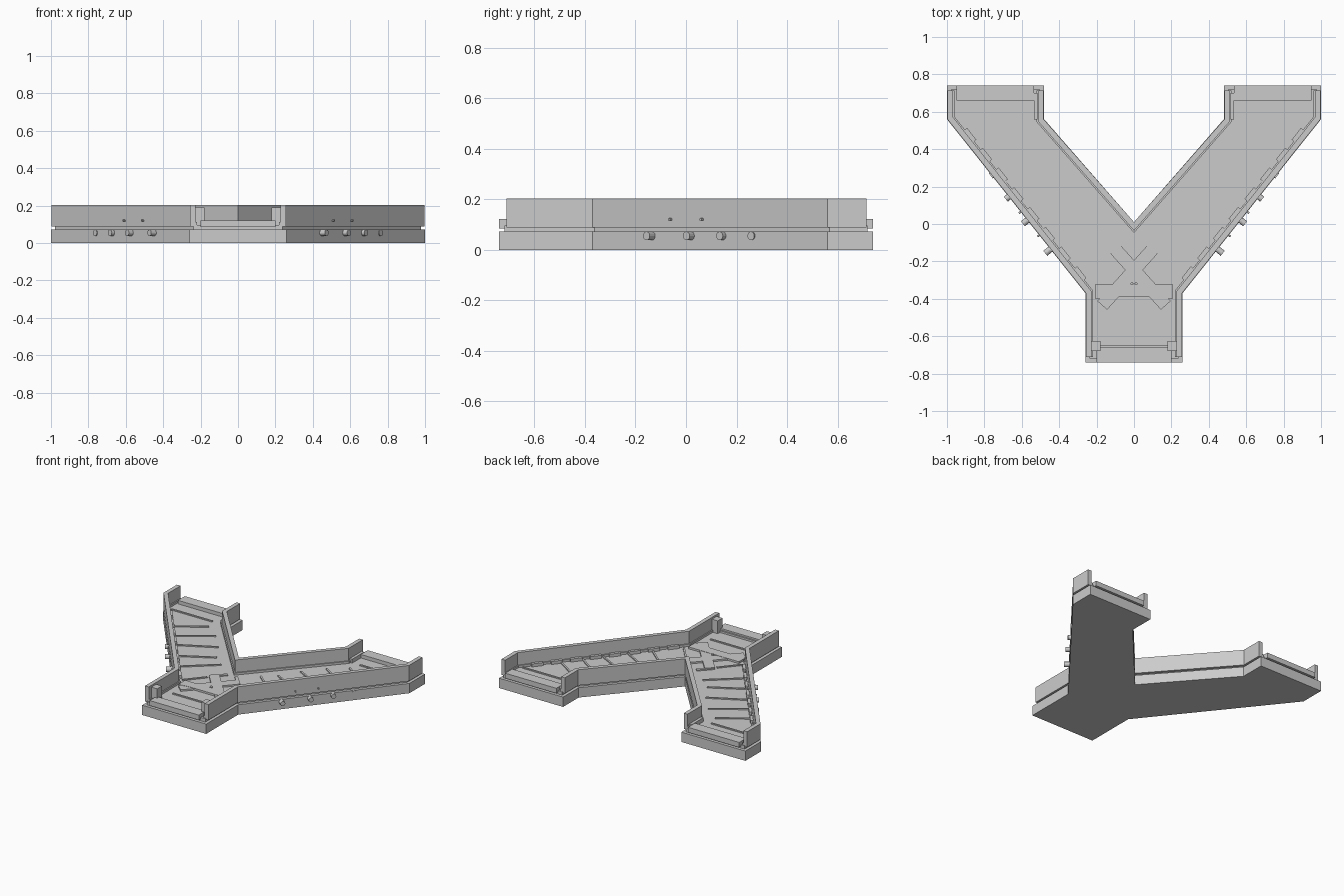
import bpy, bmesh
from math import atan2
from mathutils import Vector, Matrix

if "Cube" in bpy.data.objects:
    bpy.data.objects.remove(bpy.data.objects["Cube"])


def make(name, bm):
    bmesh.ops.recalc_face_normals(bm, faces=bm.faces)
    me = bpy.data.meshes.new(name)
    bm.to_mesh(me)
    bm.free()
    ob = bpy.data.objects.new(name, me)
    bpy.context.collection.objects.link(ob)
    return ob


def prism(name, pts, z0, z1):
    bm = bmesh.new()
    f = bm.faces.new([bm.verts.new((x, y, z0)) for x, y in pts])
    r = bmesh.ops.extrude_face_region(bm, geom=[f])
    for v in r["geom"]:
        if isinstance(v, bmesh.types.BMVert):
            v.co.z = z1
    return make(name, bm)


def offset(pts, d, closed=False):
    """Mitred offset to the left of a polyline."""
    p = [Vector(q) for q in pts]
    n = len(p)
    out = []
    for i in range(n):
        normals = []
        for a, b in ((i - 1, i), (i, i + 1)):
            if closed or (a >= 0 and b < n):
                t = (p[b % n] - p[a % n]).normalized()
                normals.append(Vector((-t.y, t.x)))
        m = sum(normals, Vector((0, 0))).normalized()
        out.append(tuple(p[i] + m * d / m.dot(normals[0])))
    return out


def strip(name, pts, d0, d1, z0, z1):
    prism(name, offset(pts, d0) + offset(pts, d1)[::-1], z0, z1)


def bar(name, a, b, w, z0, z1):
    strip(name, [a, b], -w / 2, w / 2, z0, z1)


def box(name, x0, x1, y0, y1, z0, z1):
    prism(name, [(x0, y0), (x1, y0), (x1, y1), (x0, y1)], z0, z1)


def flip(pts):
    return [(-x, y) for x, y in pts][::-1]


def peg(name, x, y, z, d, r, length):
    bm = bmesh.new()
    rot = d.to_track_quat('Z', 'Y').to_matrix().to_4x4()
    bmesh.ops.create_cone(bm, cap_ends=True, segments=16, radius1=r, radius2=r,
                          depth=length, matrix=Matrix.Translation((x, y, z)) @ rot)
    make(name, bm)


# Y-shaped base and inset floor
right = [(.26, -.74), (.26, -.37), (1, .56), (1, .74)]
inner = [(.48, .74), (.48, .56), (0, .01), (-.48, .56), (-.48, .74)]
outline = right + inner + flip(right)
prism("base", outline, 0, .072)
prism("floor", offset(outline, .022, True), .07, .096)

# Walls with a low inner ledge
wall_r = [(.257, -.71), (.257, -.37), (.997, .56), (.997, .715)]
wall_v = [(.483, .715), (.483, .56), (0, .01), (-.483, .56), (-.483, .715)]
for name, path in (("right", wall_r), ("left", flip(wall_r)), ("inner", wall_v)):
    strip(name + "_wall", path, 0, .03, .088, .203)
    strip(name + "_ledge", path, .028, .038, .09, .112)

# Slats, as ends on the left arm
slats = [((-.93, .56), (-.6, .56)), ((-.78, .34), (-.57, .48)),
         ((-.69, .22), (-.45, .385)), ((-.6, .11), (-.335, .25)),
         ((-.5, -.03), (-.25, .11)), ((-.4, -.17), (-.16, .035)),
         ((-.235, -.31), (-.125, -.18))]
e0, e1 = Vector((.26, -.37)), Vector((1, .56))
along = (e1 - e0).normalized()
for s in (1, -1):
    for a, b in slats:
        bar("floor_slat", (a[0] * s, a[1]), (b[0] * s, b[1]), .012, .09, .104)
    # Ledge blocks along the outer wall
    for i in range(8):
        c = e0 + along * (.1 + .135 * i) + Vector((-along.y, along.x)) * .045
        a, b = c - along * .04, c + along * .04
        bar("ledge_block", (a.x * s, a.y), (b.x * s, b.y), .02, .09, .118)
    # Pipes and studs on the outer face
    d = Vector((along.y * s, -along.x, 0))
    for y, out in ((-.135, .035), (.02, .03), (.145, .02), (.26, .005)):
        x = .26 + (y + .37) * .74 / .93
        c = Vector((x * s, y, .055)) + d * (out - .03)
        peg("side_pipe", c.x, c.y, c.z, d, .017, .06)
    for y in (-.06, .065):
        x = .26 + (y + .37) * .74 / .93
        peg("wall_stud", x * s, y, .12, d, .005, .025)
    # Arm end threshold and short jamb
    a, b = sorted((.535 * s, .95 * s))
    box("arm_threshold", a, b, .66, .74, .085, .122)
    a, b = sorted((.515 * s, .535 * s))
    box("arm_jamb", a, b, .56, .70, .09, .125)
    # Front posts and crossing floor straps
    a, b = sorted((.18 * s, .23 * s))
    box("front_post", a, b, -.68, -.625, .09, .19)
    bar("cross_strap", (-.17 * s, -.435), (.10 * s, -.135), .07, .09, .108)
    bar("tip_strap", (.035 * s, -.07), (.12 * s, -.16), .022, .09, .104)

# Front threshold, slats and junction plate
box("front_threshold", -.2, .2, -.74, -.66, .085, .122)
bar("front_slat", (-.165, -.52), (.165, -.52), .012, .09, .104)
bar("front_slat", (-.18, -.655), (.18, -.655), .012, .09, .11)
prism("junction_plate", [(-.205, -.32), (-.205, -.4), (-.12, -.39), (.12, -.39),
                         (.205, -.4), (.205, -.32)], .09, .11)
peg("junction_stud", 0, -.31, .11, Vector((0, 0, 1)), .01, .012)
